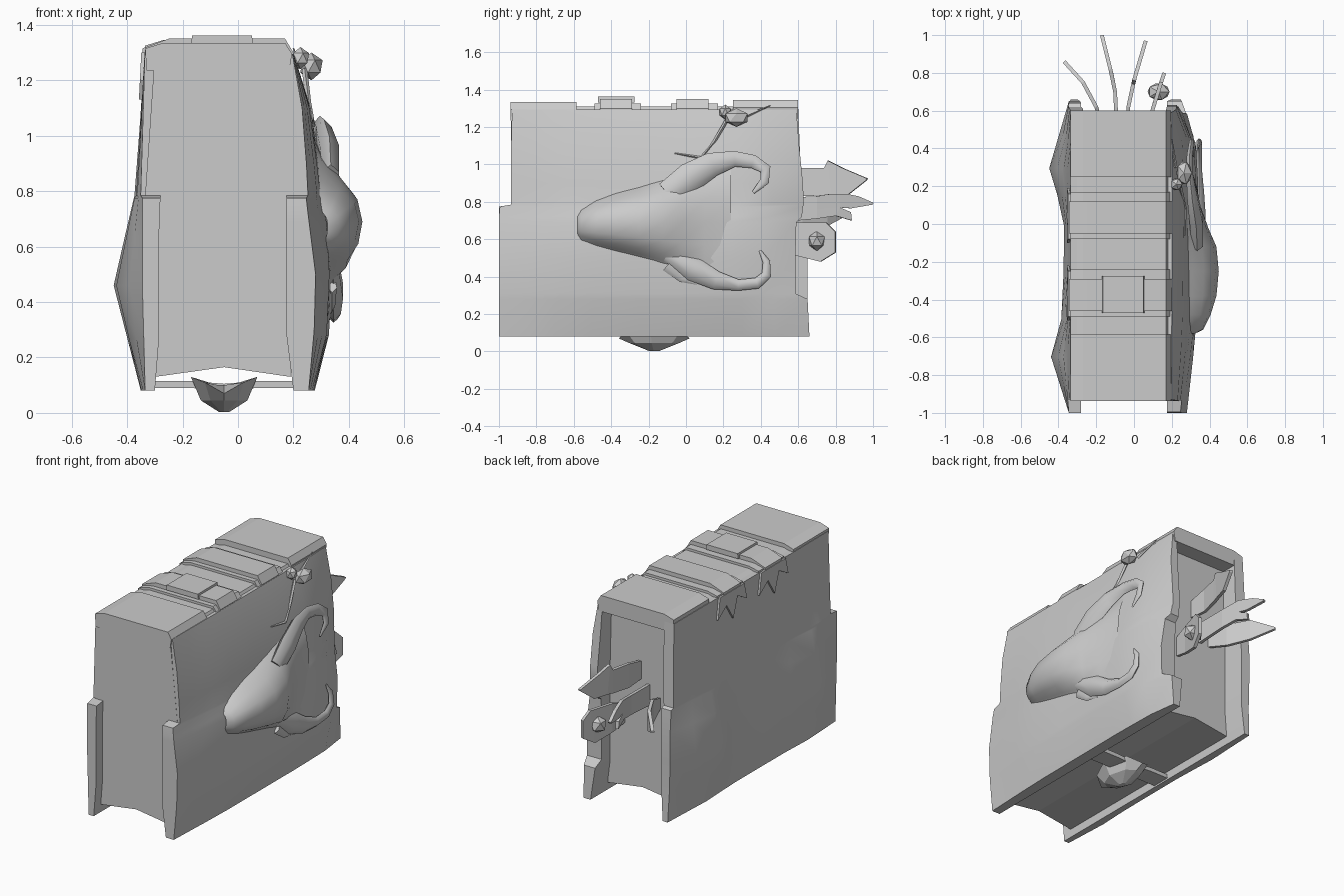
import bpy, bmesh, math
from mathutils import Vector

if "Cube" in bpy.data.objects:
    bpy.data.objects.remove(bpy.data.objects["Cube"])


def make(name, verts, faces, smooth=None, solid=0):
    me = bpy.data.meshes.new(name)
    me.from_pydata([tuple(v) for v in verts], [], faces)
    bm = bmesh.new()
    bm.from_mesh(me)
    bmesh.ops.recalc_face_normals(bm, faces=bm.faces)
    bm.to_mesh(me)
    bm.free()
    ob = bpy.data.objects.new(name, me)
    bpy.context.collection.objects.link(ob)
    if solid:
        m = ob.modifiers.new("thickness", 'SOLIDIFY')
        m.thickness, m.offset = solid, 0
    if smooth:
        bpy.ops.object.select_all(action='DESELECT')
        ob.select_set(True)
        bpy.context.view_layer.objects.active = ob
        bpy.ops.object.shade_smooth_by_angle(angle=math.radians(smooth))
    return ob


def loft(name, rings, smooth=None, closed=True, caps=True):
    n = len(rings[0])
    verts = [p for r in rings for p in r]
    faces = [(i * n + j, i * n + (j + 1) % n, (i + 1) * n + (j + 1) % n, (i + 1) * n + j)
             for i in range(len(rings) - 1) for j in range(n if closed else n - 1)]
    if caps:
        faces += [tuple(range(n)), tuple(range(len(verts) - n, len(verts)))]
    return make(name, verts, faces, smooth)


def prism_y(name, xz, y0, y1):
    return loft(name, [[(x, y, z) for x, z in xz] for y in (y0, y1)])


def tube(name, pts, sides=6, flat=1.0, smooth=50):
    """Tapered tube through (x, y, z, radius) points, optionally flattened in x."""
    rings = []
    for i, p in enumerate(pts):
        t = (Vector(pts[min(i + 1, len(pts) - 1)][:3]) - Vector(pts[max(i - 1, 0)][:3])).normalized()
        u = t.cross(Vector((1, 0, 0))).normalized()
        v = t.cross(u)
        rings.append([Vector(p[:3]) + p[3] * (u * math.cos(a) + v * flat * math.sin(a))
                      for a in (2 * math.pi * k / sides for k in range(sides))])
    return loft(name, rings, smooth)


def interp(table, v):
    for (a, x), (b, y) in zip(table, table[1:]):
        if v <= b:
            return x + (y - x) * max(0, v - a) / (b - a)
    return table[-1][1]


def cover(name, rows, u_list, outer):
    """Slab from rows of (z, front y, back y, inner x); outer(y, z) gives outer x."""
    rings = []
    for z, y0, y1, xi in rows:
        ys = [y0 + (y1 - y0) * u for u in u_list]
        rings.append([(outer(y, z), y, z) for y in ys] + [(xi, y, z) for y in reversed(ys)])
    return loft(name, rings, 35)


# page block with folded lower edge; its upper front spans the full width
prism_y("page_block", [(-.3, .13), (-.05, .165), (.19, .13), (.19, .78), (.235, .785), (.185, 1.29),
                       (-.3, 1.295), (-.335, .785), (-.3, .78)], -.936, .5)

# left cover with two shallow bulges
left_edge = [(.08, -.335), (.46, -.345), (.78, -.345), (1.34, -.335)]
left_z = [(.08, .15), (.46, 1), (.8, .25), (1.34, 0)]
left_y = [(-1, 0), (-.7, .095), (-.56, .05), (-.45, .03), (0, .025), (.15, .06), (.3, .105), (.64, 0)]


def left_outer(y, z):
    return interp(left_edge, z) - interp(left_z, z) * interp(left_y, y)


us = [0, .09, .18, .3, .45, .6, .7, .785, .89, 1]
cover("left_cover", [(.08, -1, .66, -.3), (.27, -1, .65, -.285), (.46, -1, .65, -.285), (.64, -1, .65, -.285),
                     (.775, -1, .64, -.28), (.785, -.93, .62, -.28), (1.05, -.93, .61, -.27),
                     (1.3, -.93, .6, -.27)], us, left_outer)

# right cover with a stepped rear edge
right_edge = [(.08, .255), (.3, .275), (.5, .28), (.78, .245), (1.05, .235), (1.33, .19)]
right_z = [(.08, .4), (.28, 1), (.5, 1.1), (.68, 1.4), (.85, 1), (1.05, .8), (1.33, 0)]
right_y = [(-1, 0), (-.56, .045), (.2, .055), (.48, .04), (.64, -.02)]


def right_outer(y, z):
    return interp(right_edge, z) + interp(right_z, z) * interp(right_y, y)


cover("right_cover", [(.08, -1, .66, .2), (.28, -1, .65, .175), (.31, -1, .585, .175), (.5, -1, .585, .175),
                      (.69, -1, .59, .175), (.72, -1, .62, .175), (.775, -.995, .625, .175),
                      (.785, -.935, .63, .175), (.9, -.935, .625, .175), (1.1, -.935, .605, .17),
                      (1.295, -.93, .59, .165)], us, right_outer)

# spine: end caps, lower middle panel, raised bands and a plate
spine = lambda z: [(-.33, z - .1), (-.335, z - .02), (-.27, z), (.17, z), (.195, z - .04), (.185, z - .1)]
prism_y("spine_middle", spine(1.31), -.7, .3)
prism_y("spine_front_cap", spine(1.335), -.938, -.585)
prism_y("spine_back_cap", spine(1.345), .25, .6)
for label, y0, y1 in (("front", -.46, -.29), ("back", -.05, .12)):
    prism_y(label + "_spine_band", [(-.345, 1.24), (-.345, 1.315), (-.25, 1.35), (.17, 1.35), (.2, 1.3), (.195, 1.24)], y0, y1)
    prism_y(label + "_band_hem", [(-.34, 1.25), (-.335, 1.31), (-.27, 1.325), (.17, 1.325), (.195, 1.29)], y0 - .03, y1 + .05)
    # pointed tails hanging over the left cover
    a, b = y0 - .03, y1 + .04
    tail = [(a, 1.3), (a - .02, 1.2), (a + .07, 1.25), ((a + b) / 2, 1.13), (b - .06, 1.23), (b + .03, 1.17), (b, 1.3)]
    make(label + "_band_tail", [(-.343 - (1.3 - z) * .05, y, z) for y, z in tail],
         [(0, 1, 2), (0, 2, 6), (2, 3, 4), (2, 4, 6), (4, 5, 6)], solid=.012)
prism_y("spine_plate", [(-.17, 1.33), (-.165, 1.362), (.05, 1.362), (.055, 1.33)], -.47, -.275)

# animal head relief: y, centre z, half height, crest height above the cover
head = [(-.58, .675, .05, .005), (-.56, .675, .085, .045), (-.48, .685, .13, .085), (-.38, .69, .165, .115),
        (-.25, .69, .2, .125), (-.12, .69, .24, .11), (-.02, .69, .27, .065), (.1, .69, .3, .02), (.24, .69, .3, -.004)]
profile = [(-1, -.12), (-.85, .15), (-.7, .55), (-.4, .88), (0, 1), (.4, .88), (.7, .5), (.88, .15), (1, -.12)]
rings = []
for y, zc, h, lift in head:
    crest = right_outer(y, zc) + lift
    base = lambda z: right_outer(y, z) - .004
    rings.append([(base(zc + h * t) + (crest - base(zc + h * t)) * w, y, zc + h * t) for t, w in profile])
loft("head_relief", rings, 60, closed=False, caps=False)

# curling horns and a small cheek spike
tube("upper_horn", [(.335, -.1, .84, .07), (.33, .02, .93, .08), (.31, .14, 1.0, .065), (.295, .26, 1.03, .042),
                    (.295, .36, 1.015, .036), (.305, .425, .975, .03), (.315, .42, .91, .025), (.315, .36, .85, .008)], 6, .5)
tube("lower_horn", [(.345, -.1, .52, .04), (.345, .04, .44, .065), (.345, .16, .38, .05), (.345, .28, .355, .03),
                    (.345, .38, .365, .03), (.345, .43, .41, .026), (.34, .43, .48, .02), (.335, .395, .54, .006)], 6, .6)
tube("cheek_spike", [(.34, -.1, .46, .035), (.34, -.02, .39, .022), (.335, .06, .36, .004)], 5, .5)


# leaves sticking out of the rear pages: outline in y, z bent along x
def leaf(name, upper, lower, path):
    rows = [[(interp(path, y), y, z) for y, z in edge] for edge in (upper, lower)]
    n = len(upper)
    make(name, rows[0] + rows[1], [(i, i + 1, n + i + 1, n + i) for i in range(n - 1)], solid=.02)


leaf("upper_leaf", [(.49, .95), (.62, .98), (.74, .98), (.76, 1.02), (.84, .98), (.97, .925)],
     [(.49, .84), (.62, .83), (.74, .835), (.78, .84), (.87, .84), (.965, .915)],
     [(.49, -.03), (.62, -.03), (.76, .0), (.98, .065)])
leaf("forked_leaf_upper", [(.49, .82), (.7, .83), (.82, .85), (.92, .83), (1, .795)],
     [(.49, .75), (.7, .76), (.82, .77), (.88, .765), (.995, .785)],
     [(.49, -.09), (.65, -.09), (.8, -.12), (1, -.17)])
leaf("forked_leaf_lower", [(.49, .75), (.7, .76), (.82, .77), (.88, .745)], [(.49, .69), (.7, .71), (.8, .725), (.885, .70)],
     [(.49, -.09), (.65, -.09), (.8, -.12), (1, -.17)])
leaf("side_leaf", [(.49, .75), (.62, .8), (.75, .8), (.86, .74)], [(.49, .69), (.62, .66), (.75, .67), (.86, .73)],
     [(.49, -.16), (.62, -.2), (.75, -.27), (.86, -.37)])
leaf("bud_leaf", [(.49, .66), (.6, .69), (.75, .69), (.8, .64)], [(.49, .54), (.6, .51), (.72, .48), (.8, .53)],
     [(.49, .08), (.62, .1), (.8, .16)])


# faceted buds: one behind the pages, two on a twig at the top of the cover
def bud(name, loc, scale):
    bpy.ops.mesh.primitive_ico_sphere_add(subdivisions=1, radius=1, location=loc)
    bpy.context.object.name = name
    bpy.context.object.scale = scale


bud("rear_bud", (.13, .7, .59), (.065, .05, .055))
tube("twig", [(.27, -.06, 1.06, .003), (.27, .08, 1.035, .009), (.255, .15, 1.12, .009), (.24, .22, 1.24, .01)], 4, smooth=None)
tube("upper_stem", [(.22, .3, 1.25, .01), (.2, .45, 1.315, .003)], 4, smooth=None)
bud("twig_bud", (.265, .27, 1.25), (.045, .07, .05))
bud("twig_side_bud", (.225, .21, 1.28), (.035, .035, .04))

# clasp under the book: strap and faceted drop
loft("clasp_strap", [[(x, -.17, z), (x, -.05, z), (x, -.05, z + .025), (x, -.17, z + .025)]
                     for x, z in ((-.3, .09), (-.17, .09), (-.05, .08), (.07, .09), (.2, .09))])
outline = [(-.17, -.19, .13), (-.12, -.32, .11), (-.05, -.36, .07), (.02, -.32, .11), (.07, -.19, .13),
           (.03, -.03, .11), (-.05, .02, .07), (-.13, -.03, .11)]
shrink = lambda k, z: [(-.05 + (x + .05) * k, -.17 + (y + .17) * k, z) for x, y, _ in outline]
loft("clasp_drop", [shrink(.3, .1), outline, shrink(.7, .045), shrink(.15, .003)])
